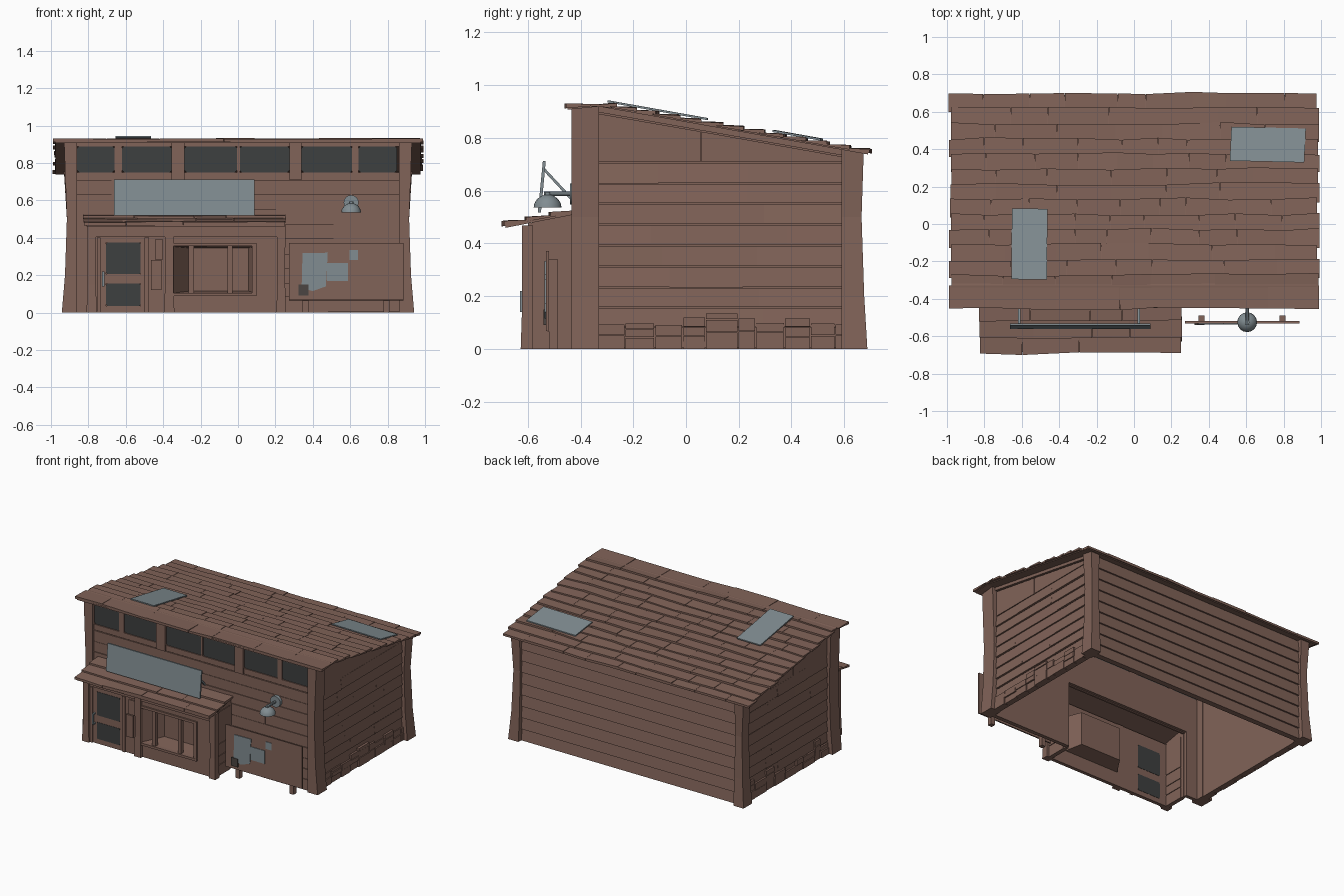
import bpy, bmesh, math, random
random.seed(4)
R = random.uniform

def material(name, col):
    m = bpy.data.materials.new(name)
    m.diffuse_color = (*col, 1)
    return m

WOOD = material("brown_wood", (0.22, 0.125, 0.098))
METAL = material("blue_grey_metal", (0.22, 0.265, 0.285))
GLASS = material("dark_glass", (0.048, 0.05, 0.05))
DARK = material("dark_paper", (0.07, 0.06, 0.055))

# A solid is (rings of points, caps); every part is a list of solids
def box(x0, x1, y0, y1, z0, z1):
    return ([[(x0, y0, z), (x1, y0, z), (x1, y1, z), (x0, y1, z)] for z in (z0, z1)], True)

def prism_x(profile, x0, x1):
    return ([[(x, y, z) for y, z in profile] for x in (x0, x1)], True)

def prism_y(profile, y0, y1):
    return ([[(x, y, z) for x, z in profile] for y in (y0, y1)], True)

def part(name, mat, solids, smooth=False):
    bm = bmesh.new()
    for rings, caps in solids:
        vs = [[bm.verts.new(p) for p in r] for r in rings]
        n = len(vs[0])
        for a, b in zip(vs, vs[1:]):
            for i in range(n):
                j = (i + 1) % n
                bm.faces.new((a[i], a[j], b[j], b[i]))
        if caps:
            bm.faces.new(vs[0])
        bm.faces.new(vs[-1])
    bmesh.ops.recalc_face_normals(bm, faces=bm.faces)
    me = bpy.data.meshes.new(name)
    bm.to_mesh(me)
    bm.free()
    me.materials.append(mat)
    ob = bpy.data.objects.new(name, me)
    bpy.context.collection.objects.link(ob)
    if smooth:
        bpy.context.view_layer.objects.active = ob
        ob.select_set(True)
        bpy.ops.object.shade_smooth_by_angle()
        ob.select_set(False)
    return ob

def roof(y):
    return 0.923 - 0.178 * (y + 0.33) if y > -0.33 else 0.923 + 0.1 * (y + 0.33)

# Flared corner posts
posts = []
for sx in (-1, 1):
    for y_out, y_in in ((-0.435, -0.33), (0.672, 0.59)):
        s = 1 if y_out > 0 else -1
        rings = []
        for z, xo, dy in ((0, 0.942, 0.016), (0.2, 0.925, 0.004), (0.5, 0.915, -0.006), (None, 0.93, 0.002)):
            yo = y_out + s * (dy if s > 0 else 0)
            rings.append([(sx * x, y, roof(y) if z is None else z)
                          for x, y in ((0.86, y_in), (xo, y_in), (xo, yo), (0.86, yo))])
        posts.append((rings, True))
part("corner_posts", WOOD, posts)

# Side walls: backing, lapped boards, gable board and stone footing
walls, boards, stones = [], [], []
levels = [0.0, 0.08, 0.155, 0.23, 0.31, 0.39, 0.47, 0.55, 0.625, 0.705]
for sx in (-1, 1):
    prof = [(-0.4, 0), (0.63, 0), (0.63, roof(0.63)), (-0.33, roof(-0.33)), (-0.4, roof(-0.4))]
    walls.append(prism_x(prof, sx * 0.865, sx * 0.885))
    for a, b in zip(levels, levels[1:]):
        cuts = [-0.335, R(-0.15, 0.05), R(0.2, 0.4), 0.595]
        for c, d in zip(cuts, cuts[1:]):
            lo, hi = sx * (0.9 + R(0, 0.004)), sx * (0.893 + R(0, 0.003))
            g = R(0.002, 0.006)
            boards.append(([[(sx * 0.88, y, a + g), (lo, y, a + g), (hi, y, b), (sx * 0.88, y, b)]
                            for y in (c, d)], True))
    for c, d in ((-0.335, 0.055), (0.058, 0.595)):
        boards.append(prism_x([(c, 0.708), (d, 0.708), (d, roof(d) - 0.03), (c, roof(c) - 0.03)],
                              sx * 0.88, sx * 0.897))
    boards.append(prism_x([(-0.335, roof(-0.33) - 0.025), (0.595, roof(0.595) - 0.025),
                           (0.595, roof(0.595)), (-0.335, roof(-0.33))], sx * 0.88, sx * 0.908))
    y = -0.33
    while y < 0.58:
        w, z = min(R(0.06, 0.14), 0.595 - y), 0
        for h in (R(0.04, 0.07), R(0.03, 0.05), R(0.02, 0.04))[:random.choice((1, 2, 3))]:
            t = R(0.905, 0.914)
            stones.append(box(min(sx * 0.88, sx * t), max(sx * 0.88, sx * t), y, y + w - 0.004, z, z + h - 0.003))
            z += h
        y += w
# Back wall with clapboards
walls.append(box(-0.87, 0.87, 0.615, 0.635, 0, roof(0.63)))
for i in range(9):
    a, b = i * 0.082, min((i + 1) * 0.082 + 0.004, 0.745)
    boards.append(prism_x([(0.63, a), (0.655, a), (0.643, b), (0.63, b)], -0.865, 0.865))
# Front wall, left open behind the shop front
walls += [box(0.23, 0.87, -0.41, -0.385, 0, 0.48), box(-0.87, -0.77, -0.41, -0.385, 0, 0.48),
          box(-0.87, 0.87, -0.41, -0.385, 0.48, 0.72)]
for a, b in zip(levels, levels[1:]):
    cuts = [0.24, R(0.45, 0.65), 0.865] if a < 0.47 else [-0.865, R(-0.7, -0.5), R(0, 0.3), 0.865]
    for c, d in zip(cuts, cuts[1:]):
        boards.append(box(c, d, -0.416 - R(0, 0.003), -0.405, a + 0.003, b))
part("walls", WOOD, walls)
part("wall_boards", WOOD, boards)
part("stone_footing", WOOD, stones)

# Row of high windows with frame bars
panes = ((-0.86, -0.66), (-0.62, -0.355), (-0.285, -0.005), (0.01, 0.275), (0.34, 0.61), (0.645, 0.85))
glass = []
for a, b in panes:
    c = 0.012
    glass.append(prism_y([(a + c, 0.748), (b - c, 0.748), (b, 0.76), (b, 0.88), (b - c, 0.89),
                          (a + c, 0.89), (a, 0.88), (a, 0.76)], -0.411, -0.391))
part("high_windows", GLASS, glass)
bars = [box(-0.865, 0.865, -0.418, -0.385, 0.71, 0.75), box(-0.865, 0.865, -0.418, -0.385, 0.888, 0.915)]
for (_, a), (b, _) in zip(panes, panes[1:]):
    bars.append(box(a, b, -0.43 if b - a > 0.05 else -0.418, -0.385, 0.71, 0.915))
part("high_window_frame", WOOD, bars)

# Shingles: each row is split into planks sharing a wavy lower edge
def shingle_row(x0, x1, y0, y1, base, n, thick=0.018):
    out = []
    xs = [x0 + R(-0.01, 0.01)] + [x0 + (x1 - x0) * (k + R(-0.25, 0.25)) / n for k in range(1, n)] + [x1 + R(-0.01, 0.01)]
    ys = [y1 + R(-0.008, 0.008) for _ in xs]
    for k in range(n):
        dz = R(-0.002, 0.003)
        ring = lambda x, y: [(x, y0, base(y0)), (x, y, base(y) + 0.002),
                             (x, y, base(y) + thick + dz), (x, y0, base(y0) + 0.005)]
        out.append(([ring(xs[k], ys[k]), ring(xs[k + 1] - 0.002, ys[k + 1])], True))
    return out

rows = [0.70 - 0.0808 * i for i in range(14)]
sh = []
for y1 in rows[:-1]:
    sh += shingle_row(-0.985, 0.985, max(y1 - 0.1, -0.36), y1, roof, random.choice((7, 8, 9)))
sh += shingle_row(-0.99, 0.99, -0.33, -0.455, roof, 7)
sh.append(prism_x([(y, roof(y) + d) for y, d in ((-0.45, -0.004), (-0.33, -0.004), (0.69, -0.004),
                  (0.69, 0.006), (-0.33, 0.006), (-0.45, 0.006))], -0.975, 0.975))
part("main_roof", WOOD, sh)

# Metal patches on the roof
def patch(x0, x1, y0, y1, skew):
    top = lambda y: roof(y) + 0.024
    return ([[(x0, y0, top(y0) + d), (x1, y0 - skew, top(y0) + d), (x1 + skew, y1 - skew, top(y1) + d),
              (x0 + skew, y1, top(y1) + d)] for d in (-0.006, 0.002)], True)
part("roof_patches", METAL, [patch(-0.655, -0.465, -0.295, 0.083, 0.002), patch(0.512, 0.91, 0.338, 0.52, 0.009)])

# Shop front roof
def proof(y):
    return 0.52 + 0.2 * (y + 0.41)
psh = [prism_x([(-0.41, 0.512), (-0.685, proof(-0.685) - 0.006), (-0.685, proof(-0.685) + 0.004), (-0.41, 0.524)], -0.81, 0.25)]
for y1 in (-0.693, -0.605, -0.515):
    psh += shingle_row(-0.825, 0.258, min(y1 + 0.11, -0.405), y1, proof, 4, 0.02)
part("shop_roof", WOOD, psh)

# Shop front walls, posts, trims
front = [box(-0.78, -0.705, -0.605, -0.58, 0, 0.465), box(-0.52, -0.35, -0.605, -0.58, 0, 0.465),
         box(-0.705, -0.52, -0.605, -0.58, 0, 0.035), box(-0.705, -0.52, -0.605, -0.58, 0.155, 0.205),
         box(-0.705, -0.52, -0.605, -0.58, 0.375, 0.465),
         box(-0.35, 0.1, -0.605, -0.58, 0, 0.1), box(-0.35, 0.1, -0.605, -0.58, 0.355, 0.465),
         box(0.1, 0.23, -0.605, -0.58, 0, 0.465)]
for x in (-0.785, 0.215):
    front.append(prism_x([(-0.6, 0), (-0.41, 0), (-0.41, 0.513), (-0.6, 0.475)], x, x + 0.02))
    for a, b in ((0, 0.077), (0.083, 0.142), (0.148, 0.228), (0.234, 0.46)):
        front.append(box(x - 0.005, x + 0.025, -0.59, -0.435, a, b))
part("shop_walls", WOOD, front)
trim = []
for x0, x1 in ((-0.805, -0.76), (-0.39, -0.345), (0.21, 0.252)):
    trim.append(([[(x0 - f, -0.622 - f, z), (x1 + f, -0.622 - f, z), (x1 + f, -0.58, z), (x0 - f, -0.58, z)]
                  for z, f in ((0, 0.005), (0.15, 0), (0.468, 0.001))], True))
trim += [box(-0.76, 0.21, -0.615, -0.6, 0.405, 0.465), box(-0.755, -0.735, -0.614, -0.6, 0, 0.4),
         box(-0.5, -0.475, -0.614, -0.6, 0, 0.4), box(-0.465, -0.41, -0.616, -0.6, 0.12, 0.28),
         box(-0.445, -0.4, -0.614, -0.6, 0.285, 0.39),
         box(-0.36, 0.1, -0.616, -0.58, 0.355, 0.372), box(-0.36, 0.1, -0.618, -0.58, 0.088, 0.105),
         box(0.075, 0.098, -0.616, -0.58, 0.09, 0.37),
         box(-0.265, -0.235, -0.606, -0.58, 0.1, 0.36), box(-0.055, -0.03, -0.606, -0.58, 0.1, 0.36)]
part("shop_posts_and_trim", WOOD, trim)
# Display window recess
rect = lambda x0, x1, y, z0, z1: [(x0, y, z0), (x1, y, z0), (x1, y, z1), (x0, y, z1)]
rec = part("display_recess", WOOD, [([rect(-0.35, 0.1, -0.59, 0.1, 0.357), rect(-0.265, 0.06, -0.46, 0.11, 0.35)], False)])
rec.modifiers.new("thickness", 'SOLIDIFY').thickness = 0.008
# Door glass and handle
part("door_glass", GLASS, [prism_y([(-0.7, a), (-0.525, a), (-0.52, a + .01), (-0.52, b - .01), (-0.525, b), (-0.7, b),
                           (-0.705, b - .01), (-0.705, a + .01)], -0.607, -0.578) for a, b in ((0.035, 0.155), (0.205, 0.375))])
part("door_handle", METAL, [box(-0.727, -0.715, -0.63, -0.622, 0.14, 0.22),
     box(-0.727, -0.715, -0.624, -0.6, 0.14, 0.15), box(-0.727, -0.715, -0.624, -0.6, 0.21, 0.22)])

# Blank sign above the shop roof, with struts
part("sign_board", METAL, [prism_x([(-0.562, 0.518), (-0.55, 0.518), (-0.532, 0.712), (-0.543, 0.712)], -0.663, 0.088)])
part("sign_struts", METAL, [prism_x([(-0.54, 0.69), (-0.54, 0.675), (-0.41, 0.535), (-0.41, 0.55)], x - 0.007, x + 0.007)
                            for x in (-0.613, 0.025)])

# Wall lamp
def circle(r, z, n=16):
    return [(0.605 + r * math.cos(k * math.tau / n), -0.525 + r * math.sin(k * math.tau / n), z) for k in range(n)]
def tube(r, y0, y1, z, n=16):
    return prism_y([(0.605 + r * math.cos(k * math.tau / n), z + r * math.sin(k * math.tau / n)) for k in range(n)], y0, y1)
part("lamp_shade", METAL, [([circle(r, z) for r, z in ((0.046, 0.545), (0.053, 0.536), (0.05, 0.552), (0.04, 0.568),
                                                       (0.024, 0.58), (0.012, 0.584), (0.012, 0.595))], True)], True)
part("lamp_bracket", METAL, [tube(0.04, -0.44, -0.405, 0.588), tube(0.009, -0.538, -0.42, 0.588, 8)], True)

# Notice board on two posts with papers
part("notice_board", WOOD, [([rect(0.272, 0.885, -0.532, 0.068, 0.372), rect(0.272, 0.885, -0.519, 0.065, 0.37)], True)])
part("notice_posts", WOOD, [box(x, x + 0.032, -0.52, -0.488, 0, 0.34) for x in (0.344, 0.777)])
part("notice_papers", METAL, [prism_y([(0.34, 0.13), (0.40, 0.115), (0.47, 0.14), (0.48, 0.32), (0.345, 0.318)], -0.537, -0.531),
     box(0.475, 0.587, -0.536, -0.531, 0.17, 0.265), box(0.596, 0.642, -0.536, -0.531, 0.282, 0.334)])
part("dark_notice", DARK, [box(0.324, 0.376, -0.54, -0.531, 0.09, 0.15)])
